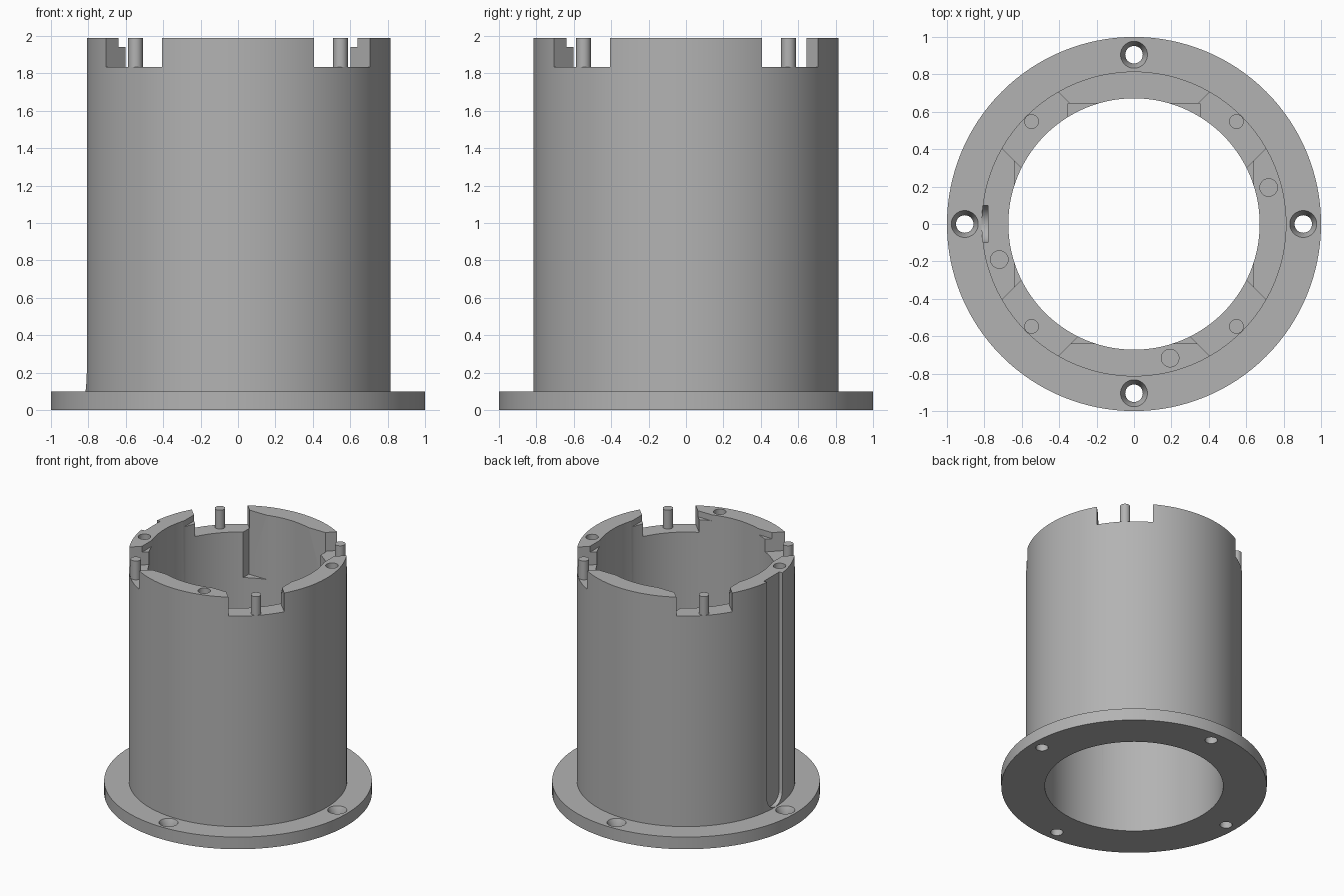
import bpy, bmesh, math
from mathutils import Matrix, Vector

if "Cube" in bpy.data.objects:
    bpy.data.objects.remove(bpy.data.objects["Cube"])

grey = bpy.data.materials.new("mid_grey")
grey.diffuse_color = (0.45, 0.45, 0.45, 1)
grey.use_nodes = True
grey.node_tree.nodes["Principled BSDF"].inputs["Base Color"].default_value = grey.diffuse_color
SEG = 128


def make_object(name, bm):
    bmesh.ops.recalc_face_normals(bm, faces=bm.faces[:])
    me = bpy.data.meshes.new(name)
    bm.to_mesh(me)
    bm.free()
    ob = bpy.data.objects.new(name, me)
    bpy.context.collection.objects.link(ob)
    me.materials.append(grey)
    return ob


def lathe(bm, profile, loc=(0, 0, 0), n=SEG, closed=False):
    """Revolve (radius, z) points; cap the ends, or join last ring to first."""
    rings = [[bm.verts.new((loc[0] + r * math.cos(2 * math.pi * i / n),
                            loc[1] + r * math.sin(2 * math.pi * i / n),
                            loc[2] + z)) for i in range(n)] for r, z in profile]
    pairs = list(zip(rings, rings[1:]))
    if closed:
        pairs.append((rings[-1], rings[0]))
    else:
        bm.faces.new(rings[0])
        bm.faces.new(rings[-1])
    for a, b in pairs:
        for i in range(n):
            j = (i + 1) % n
            bm.faces.new((a[i], a[j], b[j], b[i]))


def box(bm, lo, hi, angle=0):
    lo, hi = Vector(lo), Vector(hi)
    m = (Matrix.Rotation(angle, 4, 'Z') @ Matrix.Translation((lo + hi) / 2)
         @ Matrix.Diagonal((*(hi - lo), 1)))
    bmesh.ops.create_cube(bm, size=1, matrix=m)


def cut(target, name, build):
    """Subtract the shape made by build(bm) from the target."""
    bm = bmesh.new()
    build(bm)
    cutter = make_object(name, bm)
    cutter.hide_render = True
    mod = target.modifiers.new(name, 'BOOLEAN')
    mod.operation = 'DIFFERENCE'
    mod.solver = 'EXACT'
    mod.object = cutter
    bpy.context.view_layer.objects.active = target
    bpy.ops.object.modifier_apply(modifier=name)
    bpy.data.objects.remove(cutter)


# Flanged tube
bm = bmesh.new()
lathe(bm, [(0.672, 0), (1.0, 0), (1.0, 0.1), (0.815, 0.1), (0.815, 1.99), (0.672, 1.99)],
      closed=True)
body = make_object("flanged_tube", bm)


# Four diagonal notches in the rim
def notches(bm):
    for k in range(4):
        box(bm, (0.4, -0.212, 1.835), (1.0, 0.212, 2.2), math.radians(45 + 90 * k))


# Shallow inner ledges on the left, front and right rim segments
def ledges(bm):
    for k in (0, 2, 3):
        box(bm, (0.3, -0.37, 1.94), (0.638, 0.37, 2.1), math.radians(90 * k))


# Deep flat pocket inside the back
def pocket(bm):
    box(bm, (-0.353, 0.3, 1.46), (0.353, 0.645, 2.1))


# Screw holes in the rim
def rim_holes(bm):
    for x, y in ((0.72, 0.195), (-0.72, -0.19), (0.193, -0.717)):
        lathe(bm, [(0.047, 1.8), (0.047, 2.1)], (x, y, 0), 32)


# Countersunk holes through the flange
def flange_holes(bm):
    for x, y in ((0.905, 0), (-0.905, 0), (0, 0.905), (0, -0.905)):
        lathe(bm, [(0.047, -0.1), (0.047, 0.045), (0.072, 0.1), (0.072, 0.12)], (x, y, 0), 32)


# Keyway with a round lower end down the left side
def keyway(bm):
    pts = [(0.1, 2.1), (-0.1, 2.1)]
    pts += [(-0.1 * math.cos(math.pi * i / 16), 0.202 - 0.1 * math.sin(math.pi * i / 16))
            for i in range(17)]
    face = bm.faces.new([bm.verts.new((-0.78, y, z)) for y, z in pts])
    ext = bmesh.ops.extrude_face_region(bm, geom=[face])
    bmesh.ops.translate(bm, vec=(-0.1, 0, 0),
                        verts=[v for v in ext['geom'] if isinstance(v, bmesh.types.BMVert)])


for name, fn in (("notches", notches), ("ledges", ledges), ("pocket", pocket),
                 ("rim_holes", rim_holes), ("flange_holes", flange_holes), ("keyway", keyway)):
    cut(body, name, fn)

# Locating pins standing in the notches
pins = []
for k, (sx, sy) in enumerate(((1, 1), (-1, 1), (-1, -1), (1, -1))):
    bm = bmesh.new()
    lathe(bm, [(0.039, 1.82), (0.039, 1.99)], (0.548 * sx, 0.548 * sy, 0), 32)
    pins.append(make_object(f"locating_pin_{k + 1}", bm))

# Smooth curved walls, sharp edges
for ob in [body] + pins:
    bpy.ops.object.select_all(action='DESELECT')
    ob.select_set(True)
    bpy.context.view_layer.objects.active = ob
    bpy.ops.object.shade_smooth_by_angle(angle=math.radians(30))
